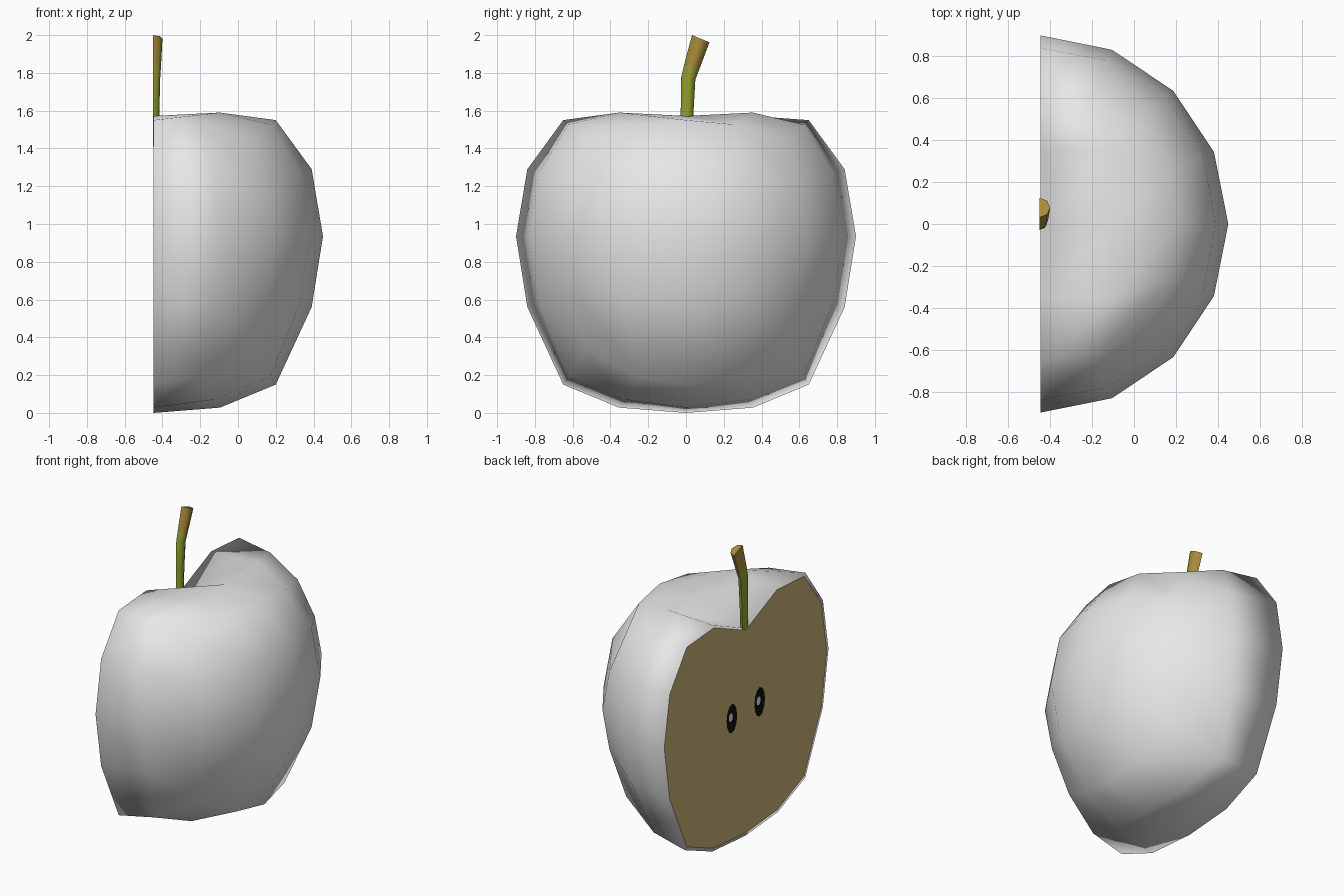
import bpy, bmesh, math
from mathutils import Vector

if "Cube" in bpy.data.objects:
    bpy.data.objects.remove(bpy.data.objects["Cube"])

CUT = -0.45  # x of the sliced face, also the apple's axis


def material(name, rgb):
    m = bpy.data.materials.new(name)
    m.diffuse_color = (*rgb, 1)
    m.use_nodes = True
    m.node_tree.nodes["Principled BSDF"].inputs["Base Color"].default_value = m.diffuse_color
    return m


skin_mat = material("skin_grey", (0.8, 0.8, 0.8))
flesh_mat = material("flesh_tan", (0.62, 0.46, 0.19))
green_mat = material("stem_green", (0.32, 0.37, 0.03))
brown_mat = material("stem_brown", (0.40, 0.26, 0.045))
seed_mat = material("seed_black", (0.004, 0.004, 0.004))


def finish(name, bm, mats, smooth=False):
    me = bpy.data.meshes.new(name)
    for f in bm.faces:
        f.smooth = smooth
    bm.to_mesh(me)
    bm.free()
    ob = bpy.data.objects.new(name, me)
    bpy.context.collection.objects.link(ob)
    for m in mats:
        me.materials.append(m)
    return ob


# Apple profile: polar angle from the top, radius, height
PROFILE = [(0, 0, 1.42), (22.5, .35, 1.572), (30.4, .5, 1.59), (45, .65, 1.55),
           (54.7, .75, 1.45), (67.5, .84, 1.29), (90, .9, .935), (112.5, .84, .56),
           (125.3, .75, .33), (135, .65, .15), (157.5, .355, .028), (180, 0, 0)]


def profile(angle):
    for (a0, r0, z0), (a1, r1, z1) in zip(PROFILE, PROFILE[1:]):
        if angle <= a1 + 1e-4:
            t = (angle - a0) / (a1 - a0)
            return r0 + t * (r1 - r0), z0 + t * (z1 - z0)
    return 0, 0


# Half apple skin: rounded cube, sliced through the middle, bent to the profile
bm = bmesh.new()
bmesh.ops.create_cube(bm, size=2)
bmesh.ops.subdivide_edges(bm, edges=bm.edges[:], cuts=3, use_grid_fill=True)
for v in bm.verts:
    v.co = Vector([math.tan(c * math.pi / 4) for c in v.co]).normalized()
bmesh.ops.bisect_plane(bm, geom=bm.verts[:] + bm.edges[:] + bm.faces[:], dist=1e-4,
                       plane_co=(0, 0, 0), plane_no=(1, 0, 0), clear_inner=True)
bmesh.ops.holes_fill(bm, edges=[e for e in bm.edges if e.is_boundary], sides=0)
for v in bm.verts:
    r, z = profile(math.degrees(math.acos(max(-1, min(1, v.co.z)))))
    flat = Vector((v.co.x, v.co.y))
    flat = flat.normalized() * r if flat.length > 1e-5 else Vector((0, 0))
    v.co = (max(flat.x + CUT, CUT + 0.003), flat.y, z)
bmesh.ops.recalc_face_normals(bm, faces=bm.faces[:])
finish("apple_skin", bm, [skin_mat], smooth=True)


def plate(name, points, x, mat):
    """Flat face on the slice, facing -x, from (y, z) points."""
    bm = bmesh.new()
    f = bm.faces.new([bm.verts.new((x, y, z)) for y, z in points])
    f.normal_update()
    if f.normal.x > 0:
        f.normal_flip()
    finish(name, bm, [mat])


def ellipse(cy, cz, ry, rz, n=12):
    return [(cy + ry * math.cos(i * math.tau / n), cz + rz * math.sin(i * math.tau / n))
            for i in range(n)]


# Flesh: the slice outline, slightly inset so a rim of skin shows
half = [profile(i * 22.5) for i in range(9)]
outline = half + [(-r, z) for r, z in half[-2:0:-1]]
plate("flesh", [(y * 0.975, 0.83 + (z - 0.83) * 0.975) for y, z in outline], CUT, flesh_mat)

# Seeds with a pale spot
for side, y in (("left", 0.15), ("right", -0.15)):
    plate("seed_" + side, ellipse(y, 0.86, 0.057, 0.1), CUT - 0.002, seed_mat)
    plate("seed_spot_" + side, ellipse(y + 0.014, 0.872, 0.022, 0.03, 8), CUT - 0.004, skin_mat)

# Stem: half-octagon sections (y, z, radius, tilt), brown towards the tip
SECTIONS = [(.003, 1.41, .03, 0), (.006, 1.6, .034, .03), (.012, 1.77, .038, .15),
            (.03, 1.83, .042, .27), (.078, 1.981, .05, .39)]
bm = bmesh.new()
rings = []
for y, z, r, tilt in SECTIONS:
    ring = []
    for i in range(5):
        a = -math.pi / 2 + i * math.pi / 4
        s = r * math.sin(a)
        ring.append(bm.verts.new((CUT + r * math.cos(a), y + s * math.cos(tilt),
                                  z - s * math.sin(tilt))))
    rings.append(ring)
for k, (lo, hi) in enumerate(zip(rings, rings[1:])):
    for i in range(5):
        j = (i + 1) % 5
        f = bm.faces.new((lo[i], lo[j], hi[j], hi[i]))
        f.material_index = 1 if k == 3 else 0
bm.faces.new(rings[0])
bm.faces.new(rings[-1]).material_index = 1
bmesh.ops.recalc_face_normals(bm, faces=bm.faces[:])
stem = finish("stem", bm, [green_mat, brown_mat])
bpy.context.view_layer.objects.active = stem
stem.select_set(True)
bpy.ops.object.shade_smooth_by_angle(angle=math.radians(50))
